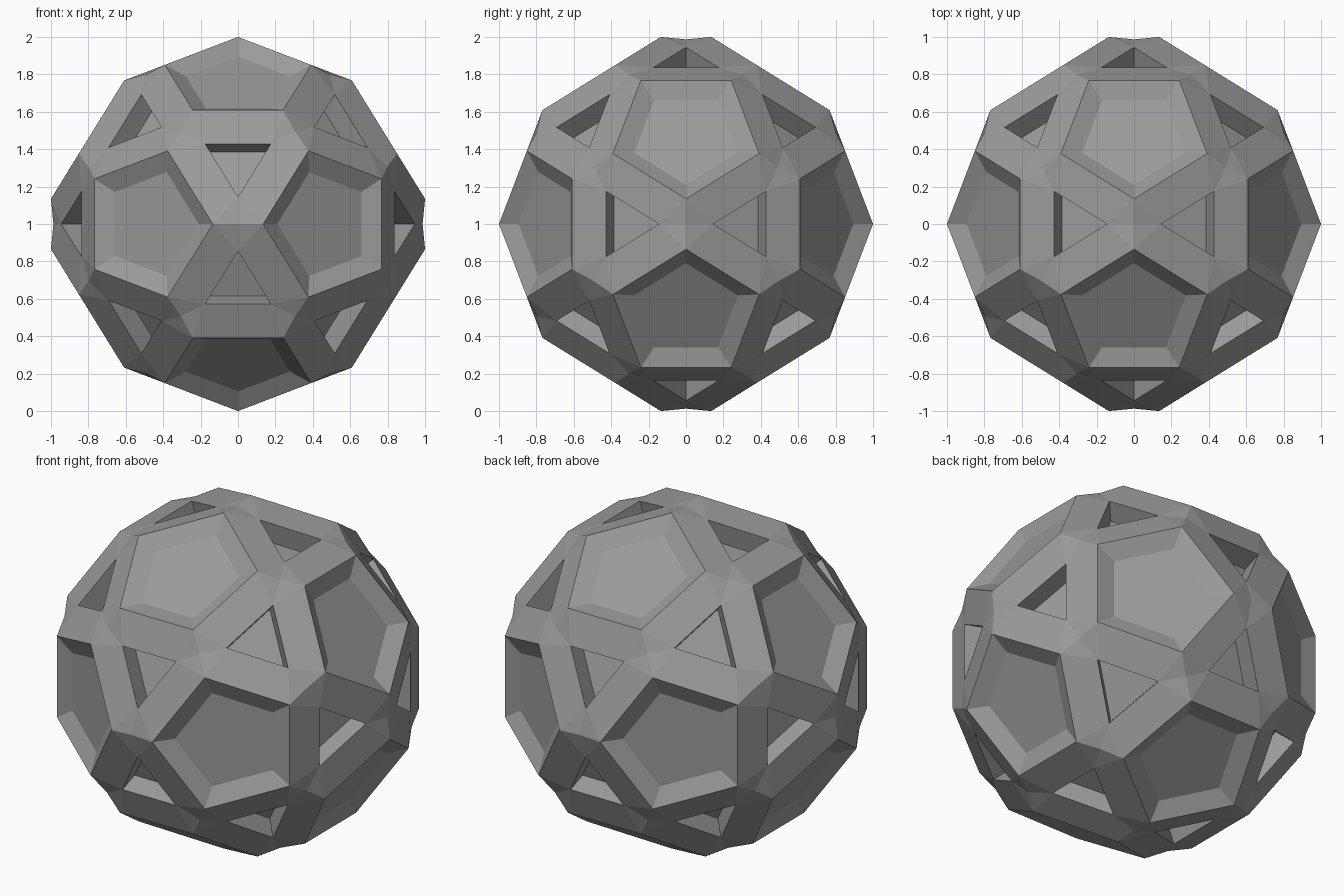
import bpy
import bmesh
import math
from itertools import combinations
from mathutils import Vector

cube = bpy.data.objects.get("Cube")
if cube:
    bpy.data.objects.remove(cube, do_unlink=True)

A = (math.sqrt(5) - 1) / 2      # half edge of the base icosahedron
CUT = 0.391                     # how far each tip is cut along its edges
DIP = 0.987                     # seam midpoints sink slightly
TRI_RADIUS, TRI_DEPTH = 0.202, 0.12
PANEL_SCALE, PANEL_DEPTH = 0.71, 0.05

# Single grey material
grey = bpy.data.materials.new("grey")
grey.use_nodes = True
colour = (0.33, 0.33, 0.33, 1)
grey.diffuse_color = colour
grey.node_tree.nodes["Principled BSDF"].inputs["Base Color"].default_value = colour

# Base icosahedron tips, from three golden rectangles
tips = []
for s in (-1, 1):
    for t in (-1, 1):
        tips += [Vector((s * A, t, 0)), Vector((0, s * A, t)), Vector((t, 0, s * A))]


def adjacent(a, b):
    return abs((a - b).length - 2 * A) < 0.01


bm = bmesh.new()


def face(*points):
    bm.faces.new([bm.verts.new(p) for p in points])


# Hexagonal plates with a triangular pocket
for tri in combinations(tips, 3):
    if not all(adjacent(a, b) for a, b in combinations(tri, 2)):
        continue
    centre = sum(tri, Vector()) / 3
    inward = -centre.normalized() * TRI_DEPTH
    sides = []
    for i in range(3):
        a, b = tri[i], tri[(i + 1) % 3]
        mid = (a + b) / 2
        rim = centre + (mid - centre).normalized() * TRI_RADIUS
        sides.append((a.lerp(b, CUT), mid * DIP, b.lerp(a, CUT), rim))
    for i in range(3):
        start, mid, end, rim = sides[i]
        next_start, _, _, next_rim = sides[(i + 1) % 3]
        face(start, mid, rim)
        face(mid, end, rim)
        face(end, next_start, next_rim, rim)
        face(rim, next_rim, next_rim + inward, rim + inward)
    face(*[side[3] + inward for side in sides])

# Sunken pentagonal panels with sloping borders
for tip in tips:
    normal = tip.normalized()
    ring = [tip.lerp(other, CUT) for other in tips if adjacent(tip, other)]
    centre = sum(ring, Vector()) / 5
    u = (ring[0] - centre).normalized()
    v = normal.cross(u)
    ring.sort(key=lambda p: math.atan2((p - centre).dot(v), (p - centre).dot(u)))
    inner = [centre + (p - centre) * PANEL_SCALE - normal * PANEL_DEPTH for p in ring]
    for i in range(5):
        j = (i + 1) % 5
        face(ring[i], ring[j], inner[j], inner[i])
    face(*inner)

# Weld the plates into one closed ball and stand it on the ground
bmesh.ops.remove_doubles(bm, verts=bm.verts[:], dist=0.0005)
bmesh.ops.recalc_face_normals(bm, faces=bm.faces[:])
bmesh.ops.translate(bm, verts=bm.verts[:], vec=(0, 0, 1))
mesh = bpy.data.meshes.new("panelled_ball")
bm.to_mesh(mesh)
bm.free()
mesh.materials.append(grey)
bpy.context.collection.objects.link(bpy.data.objects.new("panelled_ball", mesh))
